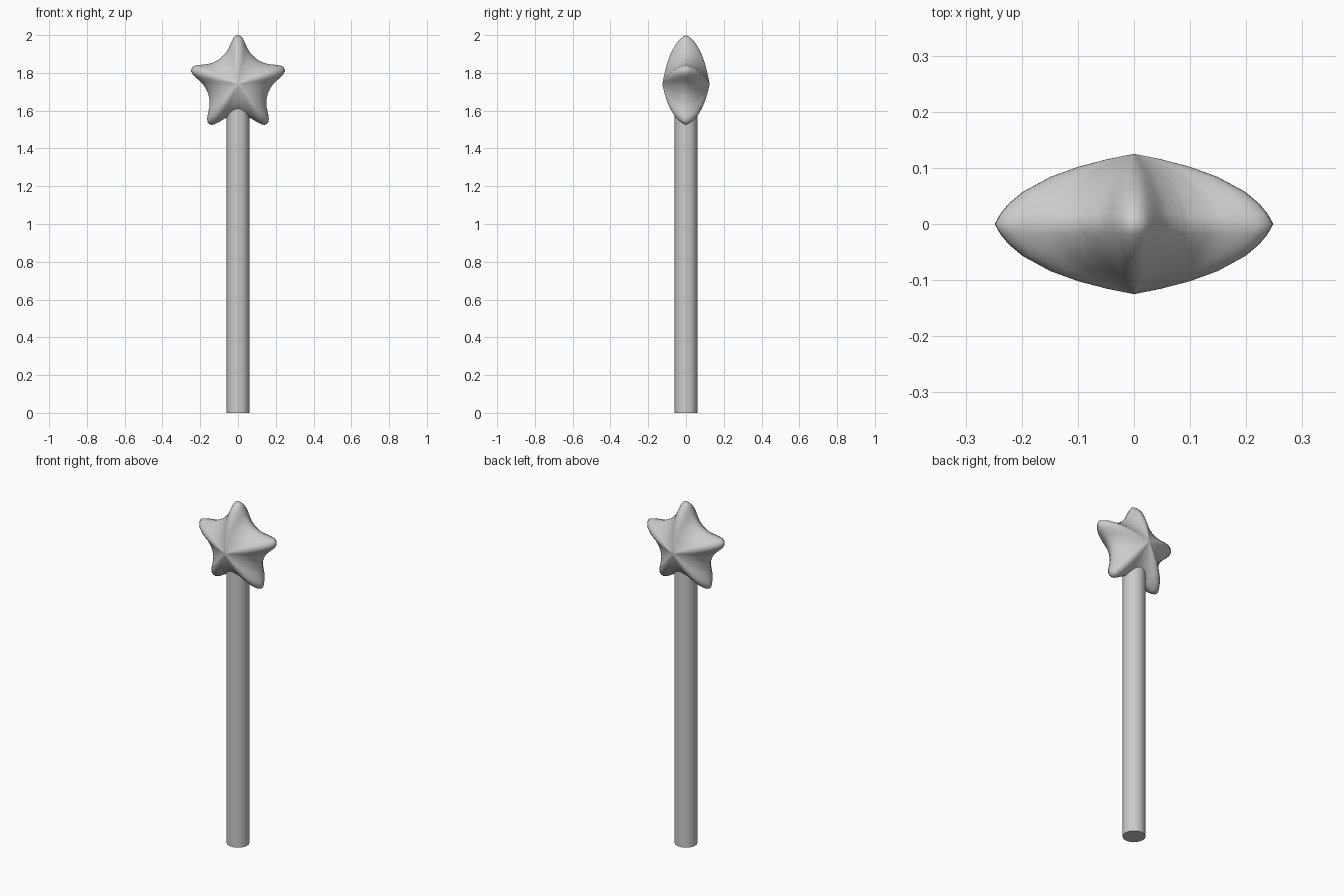
import bpy, bmesh, math

if "Cube" in bpy.data.objects:
    bpy.data.objects.remove(bpy.data.objects["Cube"])

# Stick
bpy.ops.mesh.primitive_cylinder_add(vertices=32, radius=0.06, depth=1.66, location=(0, 0, 0.83))
stick = bpy.context.object
stick.name = "stick"
bpy.ops.object.shade_smooth_by_angle(angle=math.radians(40))


def interp(table, x):
    for (x0, y0), (x1, y1) in zip(table, table[1:]):
        if x <= x1:
            return y0 + (y1 - y0) * (x - x0) / (x1 - x0)
    return table[-1][1]


# Outline radius by angle away from a tip, and puffed thickness by relative radius
OUTLINE = [(0, .26), (3, .257), (6, .244), (10, .219), (15, .195), (20, .18), (28, .169), (36, .165)]
PUFF = [(0, .125), (.2, .115), (.4, .102), (.6, .084), (.8, .057), (.9, .036), (.96, .018), (1, 0)]
CZ, N = 1.74, 120

# Star head: rings of points from the centre to the rim, front and back
bm = bmesh.new()
rim = []
for side in (-1, 1):
    centre = bm.verts.new((0, side * PUFF[0][1], CZ))
    prev = None
    for t in (.1, .2, .3, .4, .5, .6, .7, .8, .9, .96, 1):
        if t == 1 and rim:
            ring = rim
        else:
            ring = []
            for i in range(N):
                deg = 360 * i / N
                off = abs((deg + 36) % 72 - 36)
                r = t * interp(OUTLINE, off)
                a = math.radians(deg)
                ring.append(bm.verts.new((r * math.sin(a), side * interp(PUFF, t), CZ + r * math.cos(a))))
        for i in range(N):
            j = (i + 1) % N
            if prev is None:
                bm.faces.new((centre, ring[i], ring[j]))
            else:
                bm.faces.new((prev[i], ring[i], ring[j], prev[j]))
        prev = ring
    rim = prev
bmesh.ops.recalc_face_normals(bm, faces=bm.faces)
for f in bm.faces:
    f.smooth = True
mesh = bpy.data.meshes.new("star_head")
bm.to_mesh(mesh)
bm.free()
star = bpy.data.objects.new("star_head", mesh)
bpy.context.collection.objects.link(star)
